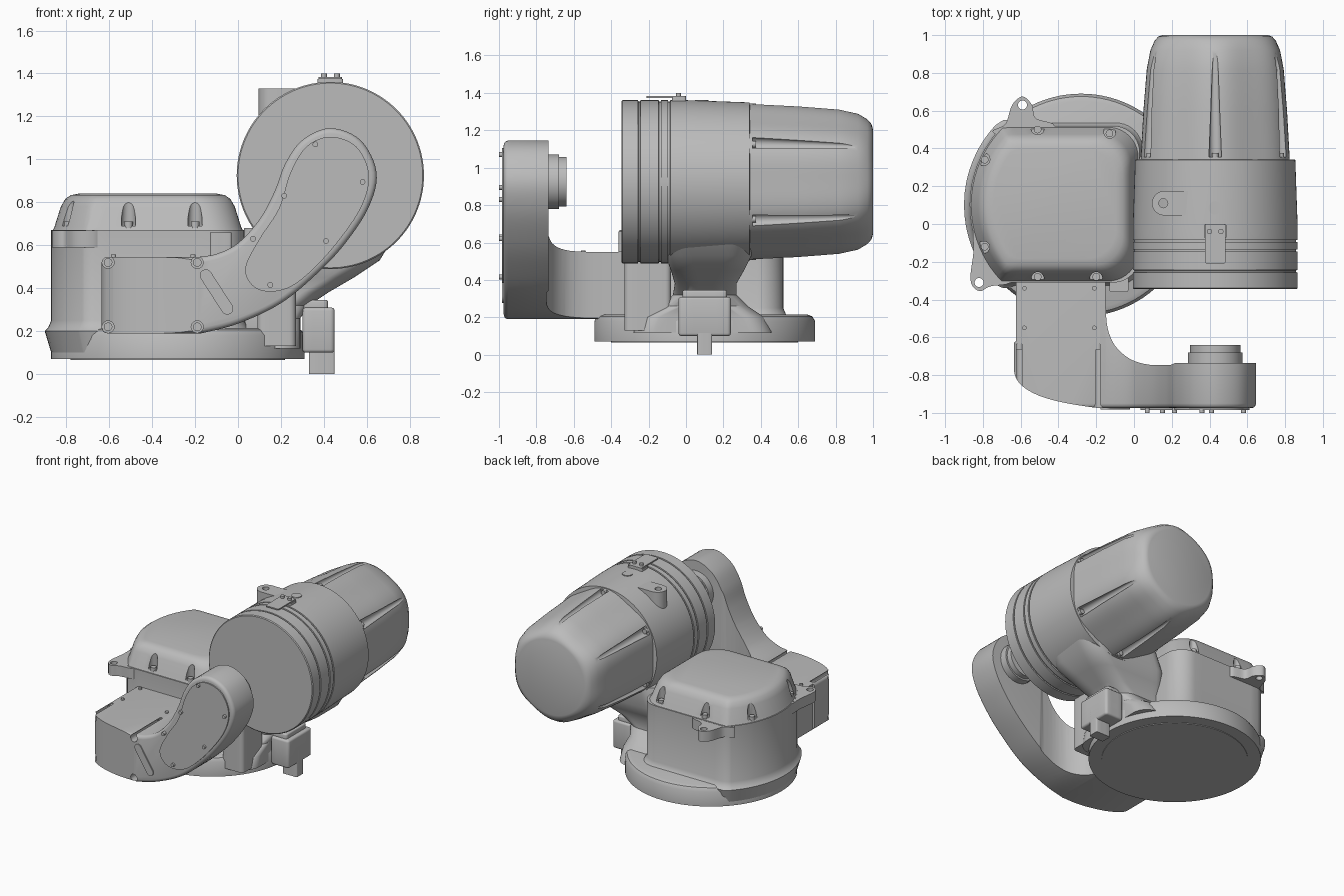
import bpy, bmesh, math
from mathutils import Vector

cube = bpy.data.objects.get("Cube")
if cube:
    bpy.data.objects.remove(cube, do_unlink=True)

GRAY = (0.5, 0.5, 0.5, 1)
mat = bpy.data.materials.new("painted_gray")
mat.use_nodes = True
mat.diffuse_color = GRAY
mat.node_tree.nodes["Principled BSDF"].inputs["Base Color"].default_value = GRAY


# ---------- helpers ----------
def activate(ob):
    bpy.ops.object.select_all(action='DESELECT')
    ob.select_set(True)
    bpy.context.view_layer.objects.active = ob


def shade(ob, angle=35):
    activate(ob)
    bpy.ops.object.shade_smooth_by_angle(angle=math.radians(angle))
    return ob


def loft(name, rings, bevel=0):
    """Skin equal-length rings of points and cap both ends."""
    bm = bmesh.new()
    loops = [[bm.verts.new(p) for p in ring] for ring in rings]
    n = len(loops[0])
    for a, b in zip(loops, loops[1:]):
        for i in range(n):
            bm.faces.new((a[i], a[(i + 1) % n], b[(i + 1) % n], b[i]))
    bm.faces.new(loops[0])
    bm.faces.new(loops[-1])
    bmesh.ops.recalc_face_normals(bm, faces=bm.faces)
    me = bpy.data.meshes.new(name)
    bm.to_mesh(me)
    bm.free()
    me.materials.append(mat)
    ob = bpy.data.objects.new(name, me)
    bpy.context.collection.objects.link(ob)
    if bevel:
        activate(ob)
        m = ob.modifiers.new("bevel", 'BEVEL')
        m.width, m.segments, m.angle_limit = bevel, 3, math.radians(40)
        bpy.ops.object.modifier_apply(modifier=m.name)
    return shade(ob)


def prism(name, pts, lo, hi, axis='z', bevel=0):
    place = (lambda p, h: (p[0], p[1], h)) if axis == 'z' else (lambda p, h: (p[0], h, p[1]))
    return loft(name, [[place(p, h) for p in pts] for h in (lo, hi)], bevel)


def rod(name, p, q, r1, r2=None, seg=20):
    p, q = Vector(p), Vector(q)
    rot = (q - p).to_track_quat('Z', 'Y')
    turn = [2 * math.pi * i / seg for i in range(seg)]
    return loft(name, [[c + rot @ Vector((r * math.cos(t), r * math.sin(t), 0)) for t in turn]
                       for c, r in ((p, r1), (q, r1 if r2 is None else r2))])


def boolean(ob, cutters, op='DIFFERENCE'):
    for c in cutters:
        activate(ob)
        m = ob.modifiers.new("cut", 'BOOLEAN')
        m.operation, m.object, m.solver = op, c, 'EXACT'
        bpy.ops.object.modifier_apply(modifier=m.name)
        bpy.data.objects.remove(c, do_unlink=True)
    return shade(ob)


def smooth(pts, n=6, closed=False):
    """Catmull-Rom curve through the points."""
    k, out = len(pts), []
    get = lambda i: Vector(pts[i % k] if closed else pts[max(0, min(k - 1, i))])
    for i in range(k if closed else k - 1):
        a, b, c, d = (get(i + j) for j in (-1, 0, 1, 2))
        for s in range(n):
            t = s / n
            out.append(0.5 * (2 * b + (c - a) * t + (2 * a - 5 * b + 4 * c - d) * t * t
                              + (3 * b - a - 3 * c + d) * t ** 3))
    return out if closed else out + [get(k - 1)]


def rounded(x0, x1, y0, y1, r, n=10):
    """Rounded rectangle with subdivided sides."""
    arcs = []
    for cx, cy, q in ((x1 - r, y1 - r, 0), (x0 + r, y1 - r, 1), (x0 + r, y0 + r, 2), (x1 - r, y0 + r, 3)):
        arcs.append([Vector((cx + r * math.cos((q + i / n) * math.pi / 2),
                             cy + r * math.sin((q + i / n) * math.pi / 2))) for i in range(n + 1)])
    pts = []
    for i, arc in enumerate(arcs):
        end = arcs[(i + 1) % 4][0]
        pts += arc + [arc[-1].lerp(end, j / n) for j in range(1, n)]
    return pts


CX, CY, R = -0.28, 0.10, 0.59


def drum_outline(inset, r):
    """Rounded square trimmed by the round base."""
    c, out = Vector((CX, CY)), []
    for p in rounded(-0.87 + inset, 0.03 - inset, -0.31 + inset, 0.52 - inset, r):
        d = p - c
        out.append(c + d * min(1, (R - inset) / d.length))
    return out


def circle(cx, cy, r, z, n=96):
    return [(cx + r * math.cos(2 * math.pi * i / n), cy + r * math.sin(2 * math.pi * i / n), z) for i in range(n)]


# ---------- base, drum and lid ----------
loft("base_disc", [circle(CX, CY, r, z) for r, z in ((0.59, 0.07), (0.59, 0.18), (0.575, 0.205), (0.55, 0.215))])
loft("base_underside_step", [circle(CX, CY, 0.5, z) for z in (0.065, 0.08)])
loft("drum_housing", [[(p.x, p.y, z) for p in drum_outline(i, 0.14)]
                      for z, i in ((0.1, 0), (0.2, -0.03), (0.215, -0.015), (0.25, 0), (0.67, 0))])
lid = loft("drum_lid", [[(p.x, p.y, z) for p in drum_outline(i, 0.16)]
                        for z, i in ((0.66, 0.003), (0.685, 0.015), (0.78, 0.045), (0.815, 0.065),
                                     (0.833, 0.09), (0.84, 0.125))])
lid_bolts = [(-0.51, 0.5), (-0.13, 0.48), (-0.79, 0.34), (-0.79, -0.12), (-0.51, -0.28), (-0.2, -0.28)]
boolean(lid, [rod("pocket", (x, y, 0.69), (x, y, 0.81), 0.036, 0.025) for x, y in lid_bolts])
for x, y in lid_bolts:
    rod("lid_bolt", (x, y, 0.68), (x, y, 0.71), 0.02)

# lifting lugs
lugs = {
    "rear_lug": ([(-0.74, 0.48), (-0.68, 0.53), (-0.645, 0.63), (-0.59, 0.675), (-0.54, 0.63),
                  (-0.52, 0.56), (-0.42, 0.52), (-0.45, 0.4)], (-0.59, 0.63)),
    "front_lug": ([(-0.84, 0.0), (-0.85, -0.15), (-0.865, -0.3), (-0.82, -0.355), (-0.76, -0.33),
                   (-0.64, -0.3), (-0.6, -0.15), (-0.7, 0.0)], (-0.82, -0.31))}
for name, (pts, (x, y)) in lugs.items():
    lug = prism(name, smooth(pts, 6, True), 0.59, 0.668)
    boolean(lug, [rod("hole", (x, y, 0.5), (x, y, 0.8), 0.024)])

# ---------- neck under the motor ----------
neck = [(0.12, -0.25, 0.29, -0.28, 0.46), (0.2, -0.2, 0.29, -0.26, 0.42), (0.26, -0.15, 0.29, -0.14, 0.33),
        (0.32, -0.1, 0.33, -0.07, 0.27), (0.38, -0.08, 0.42, -0.06, 0.27), (0.45, -0.06, 0.54, -0.08, 0.31),
        (0.53, -0.03, 0.66, -0.11, 0.35), (0.68, 0.03, 0.75, -0.11, 0.35)]
loft("neck", [[(p.x, p.y, z) for p in rounded(x0, x1, y0, y1, 0.12)] for z, x0, x1, y0, y1 in neck])
prism("front_web", rounded(0.09, 0.27, -0.33, -0.08, 0.03, 5), 0.13, 0.52)
prism("small_bracket", rounded(-0.13, -0.03, -0.36, -0.28, 0.01, 3), 0.55, 0.66)

# cable connector
prism("connector_box", rounded(0.3, 0.45, -0.04, 0.24, 0.02, 4), 0.1, 0.31, bevel=0.015)
prism("connector_cap", rounded(0.24, 0.42, -0.02, 0.22, 0.02, 4), 0.28, 0.345, bevel=0.01)
prism("connector_plug", rounded(0.33, 0.45, 0.06, 0.14, 0.008, 3), 0, 0.2)

# ---------- motor ----------
MX, MZ = 0.43, 0.925


def ring_y(r, y, wave=0, n=120):
    """Ring around the motor axis, optionally swelling into six lobes."""
    out = []
    for i in range(n):
        t = 2 * math.pi * i / n
        k = r - wave * math.cos(6 * t)
        out.append((MX + k * math.cos(t), y, MZ + k * math.sin(t)))
    return out


shell = [(0.43, -0.345), (0.436, -0.34)]
for g in (-0.25, -0.14, -0.09):
    shell += [(0.436, g - 0.006), (0.428, g - 0.005), (0.428, g + 0.005), (0.436, g + 0.006)]
shell += [(0.436, 0.0), (0.424, 0.34), (0.4, 0.342)]
loft("motor_shell", [ring_y(r, y) for r, y in shell])
cover = loft("motor_rear_cover", [ring_y(r, y, w) for r, y, w in (
    (0.407, 0.33, 0.012), (0.392, 0.6, 0.012), (0.374, 0.82, 0.012), (0.353, 0.92, 0.01),
    (0.327, 0.97, 0.006), (0.305, 0.992, 0.003), (0.28, 1.0, 0))])
grooves = []
for i in range(6):
    t = math.radians(30 + 60 * i)
    at = lambda r, y: (MX + r * math.cos(t), y, MZ + r * math.sin(t))
    grooves.append(rod("groove", at(0.41, 0.355), at(0.378, 0.92), 0.034, 0.012))
    rod("cover_bolt", at(0.4, 0.33), at(0.4, 0.375), 0.018)
boolean(cover, grooves)

# fittings on top of the motor
lug = prism("motor_lug", [(0.36, 0.045), (0.36, 0.175)] +
            [(0.16 + 0.065 * math.cos(a), 0.11 + 0.065 * math.sin(a))
             for a in (math.pi * (0.5 + i / 12) for i in range(13))], 1.2, 1.33)
boolean(lug, [rod("hole", (0.155, 0.11, 1.1), (0.155, 0.11, 1.4), 0.024)])
rod("motor_plug", (0.43, 0.085, 1.3), (0.43, 0.085, 1.362), 0.036)
prism("top_block", rounded(0.37, 0.49, -0.075, 0.0, 0.01, 3), 1.33, 1.375)
prism("top_plate", rounded(0.375, 0.485, -0.21, 0.0, 0.012, 3), 1.374, 1.383)
for x in (0.4, 0.46):
    rod("top_bolt", (x, -0.04, 1.37), (x, -0.04, 1.4), 0.014)

# ---------- arm: front silhouette trimmed by its plan ----------
side = [(-0.635, 0.19), (-0.635, 0.545)] + smooth([
    (-0.19, 0.545), (-0.1, 0.56), (0.0, 0.61), (0.1, 0.72), (0.17, 0.85), (0.22, 0.98), (0.3, 1.09),
    (0.43, 1.145), (0.57, 1.09), (0.645, 0.94), (0.61, 0.78), (0.5, 0.61), (0.37, 0.47), (0.2, 0.33),
    (0.0, 0.235), (-0.17, 0.19)])
plan = [(-0.625, -0.29), (-0.625, -0.62)] + smooth([
    (-0.637, -0.63), (-0.637, -0.77), (-0.6, -0.85), (-0.5, -0.91), (-0.35, -0.95), (-0.15, -0.98)], 4) + [
    (0.7, -0.98), (0.7, -0.735), (0.22, -0.735)] + smooth([
        (0.2, -0.745), (0.08, -0.745), (-0.02, -0.715), (-0.1, -0.645), (-0.14, -0.55), (-0.15, -0.44)], 4) + [
    (-0.15, -0.29)]
arm = prism("swing_arm", side, -0.975, -0.25, 'y', bevel=0.025)
boolean(arm, [prism("plan", plan, 0.1, 1.3)], 'INTERSECT')
corners = [(x, z) for x in (-0.605, -0.19) for z in (0.22, 0.52)]
boolean(arm, [rod("notch", (x, -0.635, z), (x, -1.05, z), 0.028) for x, z in corners])
for x, z in corners:
    rod("corner_bolt", (x, -0.62, z), (x, -0.665, z), 0.02)
for x in (-0.58, -0.21):
    for y in (-0.55, -0.34):
        rod("arm_bolt", (x, y, 0.53), (x, y, 0.557), 0.012)

# arm cover, slot plate and screws
prism("arm_cover", smooth([
    (0.035, 0.5), (0.1, 0.63), (0.19, 0.77), (0.245, 0.94), (0.32, 1.06), (0.43, 1.105), (0.55, 1.06),
    (0.61, 0.93), (0.575, 0.78), (0.46, 0.61), (0.33, 0.47), (0.23, 0.4), (0.13, 0.385), (0.06, 0.42)],
    6, True), -0.984, -0.97, 'y')
for x, z in ((0.36, 1.07), (0.58, 0.895), (0.41, 0.62), (0.15, 0.415), (0.07, 0.63), (0.215, 0.83)):
    rod("cover_screw", (x, -0.97, z), (x, -1.0, z), 0.013)
slot = []
for i in range(18):
    a = math.radians(-57 + 90 - 180 * (i // 9) - 180 * (i % 9) / 8)
    cx, cz = ((-0.05, 0.305), (-0.15, 0.46))[i // 9]
    slot.append((cx + 0.028 * math.cos(a), cz + 0.028 * math.sin(a)))
prism("slot_plate", slot, -0.983, -0.965, 'y')

# pivot boss facing the motor
rod("pivot_boss", (MX, -0.75, MZ), (MX, -0.68, MZ), 0.145, seg=48)
rod("pivot_end", (MX, -0.69, MZ), (MX, -0.64, MZ), 0.133, seg=48)
